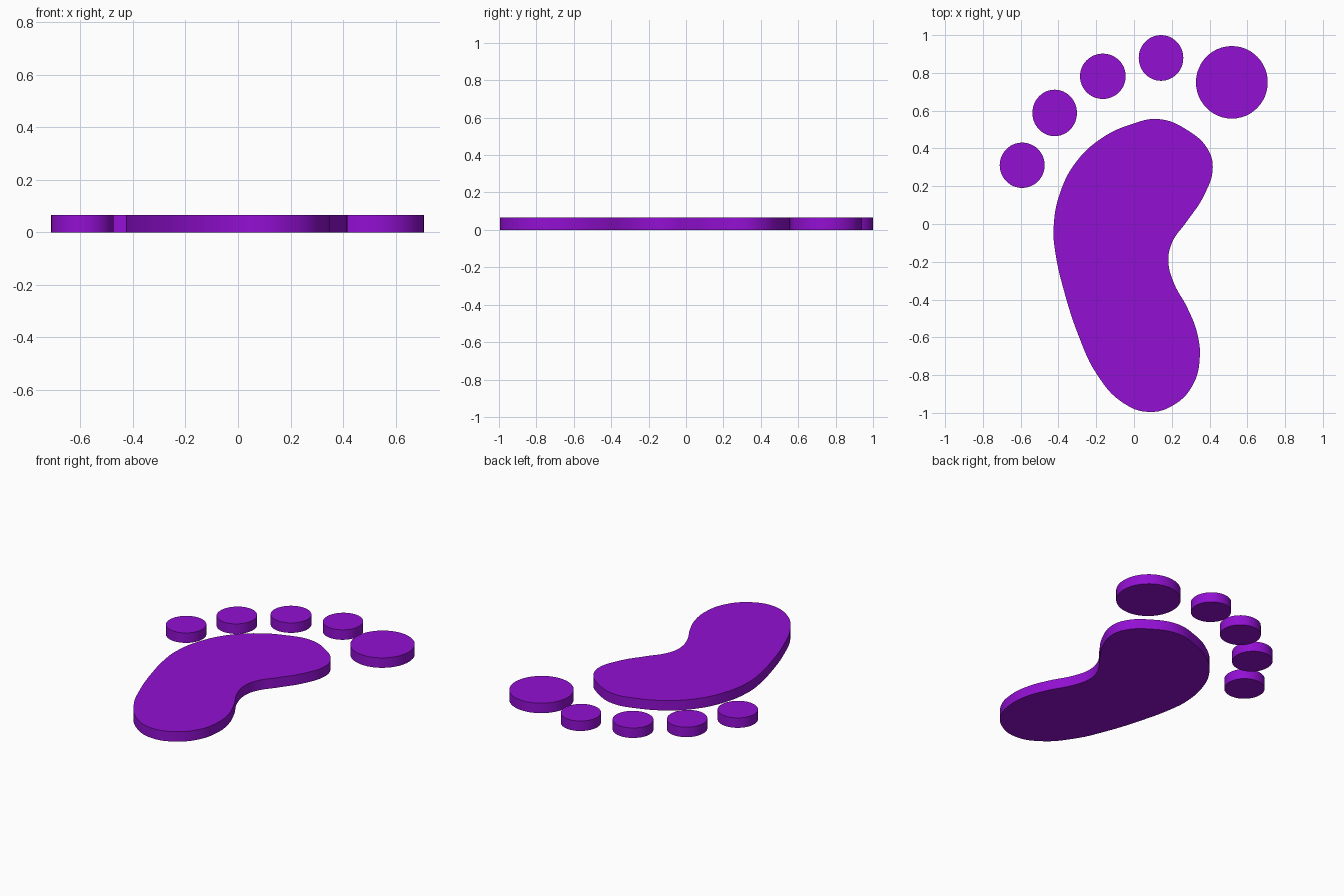
import bpy
import math

if "Cube" in bpy.data.objects:
    bpy.data.objects.remove(bpy.data.objects["Cube"])

HEIGHT = 0.065

purple = bpy.data.materials.new("purple")
purple.diffuse_color = (0.29, 0.005, 0.65, 1)
purple.use_nodes = True
purple.node_tree.nodes["Principled BSDF"].inputs["Base Color"].default_value = purple.diffuse_color


def slab(name, points, resolution):
    """Extrude a smooth closed outline into a flat slab standing on z = 0."""
    curve = bpy.data.curves.new(name, 'CURVE')
    curve.dimensions = '2D'
    curve.fill_mode = 'BOTH'
    curve.extrude = HEIGHT / 2
    curve.resolution_u = resolution
    spline = curve.splines.new('BEZIER')
    spline.bezier_points.add(len(points) - 1)
    spline.use_cyclic_u = True
    for bp, (x, y) in zip(spline.bezier_points, points):
        bp.co = (x, y, 0)
        bp.handle_left_type = bp.handle_right_type = 'AUTO'
    obj = bpy.data.objects.new(name, curve)
    bpy.context.collection.objects.link(obj)
    obj.location.z = HEIGHT / 2
    bpy.ops.object.select_all(action='DESELECT')
    obj.select_set(True)
    bpy.context.view_layer.objects.active = obj
    bpy.ops.object.convert(target='MESH')
    obj = bpy.context.object
    # Weld the caps to the side wall
    bpy.ops.object.mode_set(mode='EDIT')
    bpy.ops.mesh.select_all(action='SELECT')
    bpy.ops.mesh.remove_doubles(threshold=0.0001)
    bpy.ops.mesh.normals_make_consistent(inside=False)
    bpy.ops.object.mode_set(mode='OBJECT')
    bpy.ops.object.shade_smooth_by_angle(angle=math.radians(30))
    obj.data.materials.clear()
    obj.data.materials.append(purple)
    return obj


# Sole: ball of the foot, arch, heel, then the outer edge
slab("sole", [
    (0.135, 0.555), (0.293, 0.49), (0.388, 0.40), (0.417, 0.30),
    (0.37, 0.15), (0.277, 0.01), (0.203, -0.095), (0.182, -0.195),
    (0.21, -0.31), (0.283, -0.445), (0.335, -0.58), (0.348, -0.71),
    (0.315, -0.845), (0.22, -0.952), (0.08, -0.995), (-0.065, -0.942),
    (-0.2, -0.79), (-0.29, -0.6), (-0.373, -0.345), (-0.415, -0.16),
    (-0.426, -0.03), (-0.393, 0.16), (-0.303, 0.333), (-0.17, 0.455),
    (-0.023, 0.525)], 6)

# Toes: name, centre x, centre y, radius x, radius y
toes = [
    ("big_toe", 0.518, 0.75, 0.19, 0.192),
    ("second_toe", 0.143, 0.879, 0.118, 0.121),
    ("third_toe", -0.165, 0.782, 0.121, 0.12),
    ("fourth_toe", -0.42, 0.588, 0.118, 0.123),
    ("little_toe", -0.592, 0.311, 0.119, 0.12),
]
for name, cx, cy, rx, ry in toes:
    slab(name, [(cx, cy + ry), (cx + rx, cy), (cx, cy - ry), (cx - rx, cy)], 12)
